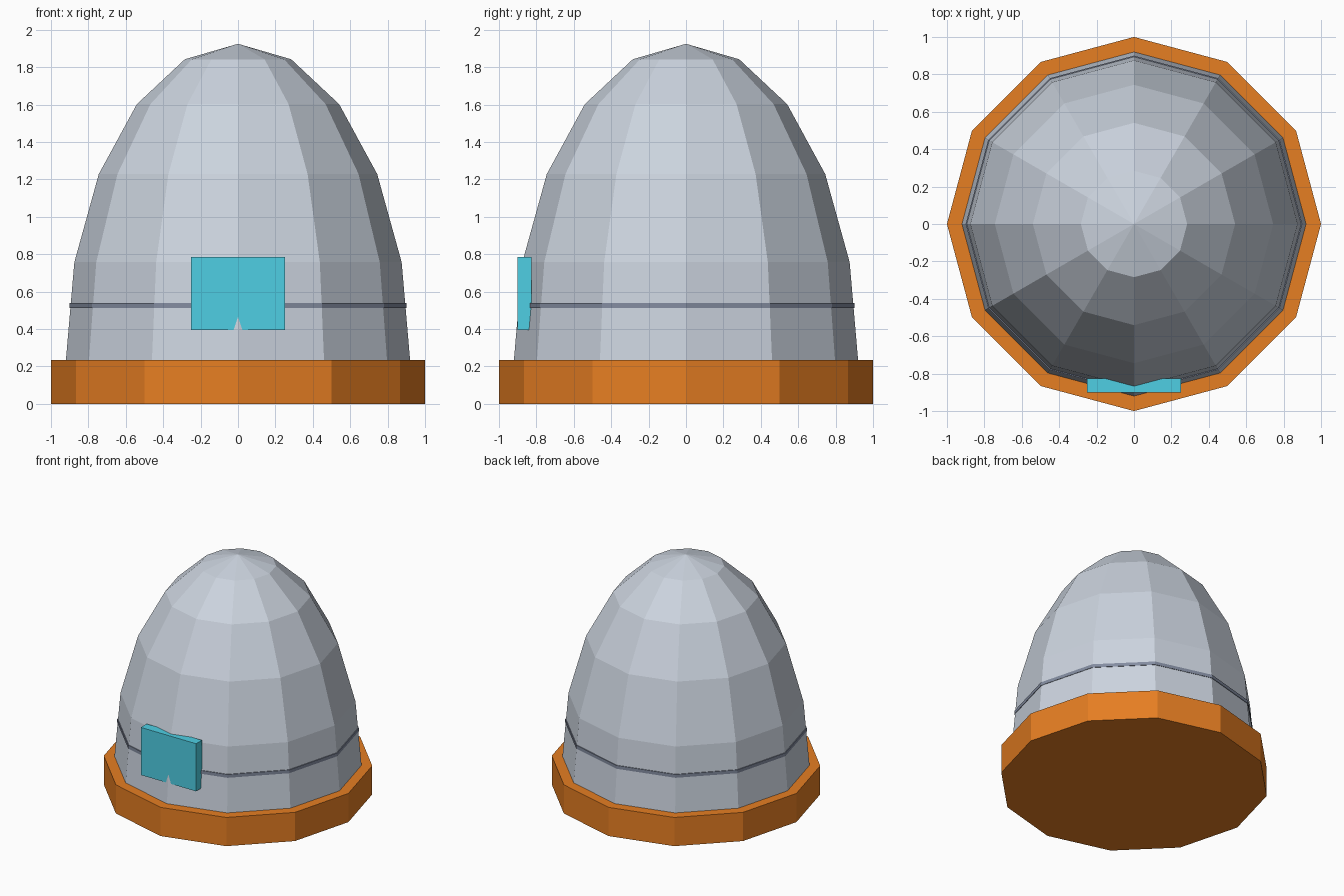
import bpy
import bmesh
import math

SIDES = 12

default = bpy.data.objects.get("Cube")
if default:
    bpy.data.objects.remove(default, do_unlink=True)


def material(name, r, g, b):
    """Flat material from 0-255 display values, stored as linear."""
    def linear(c):
        c /= 255
        return c / 12.92 if c <= 0.04045 else ((c + 0.055) / 1.055) ** 2.4
    colour = (linear(r), linear(g), linear(b), 1)
    mat = bpy.data.materials.new(name)
    mat.use_nodes = True
    mat.diffuse_color = colour
    mat.node_tree.nodes["Principled BSDF"].inputs["Base Color"].default_value = colour
    return mat


def finish(name, bm, mat):
    bmesh.ops.recalc_face_normals(bm, faces=bm.faces)
    mesh = bpy.data.meshes.new(name)
    bm.to_mesh(mesh)
    bm.free()
    mesh.materials.append(mat)
    obj = bpy.data.objects.new(name, mesh)
    bpy.context.collection.objects.link(obj)
    return obj


def lathe(name, profile, mat):
    """Faceted solid of revolution from (radius, height) pairs, closed at both ends."""
    bm = bmesh.new()
    rings = []
    for radius, z in profile:
        if radius < 1e-4:
            rings.append([bm.verts.new((0, 0, z))] * SIDES)
            continue
        angles = [math.tau * i / SIDES for i in range(SIDES)]
        rings.append([bm.verts.new((radius * math.cos(a), radius * math.sin(a), z))
                      for a in angles])
    for low, high in zip(rings, rings[1:]):
        for i in range(SIDES):
            j = (i + 1) % SIDES
            corners = dict.fromkeys((low[i], low[j], high[j], high[i]))
            bm.faces.new(list(corners))
    for ring in (rings[0], rings[-1]):
        if ring[0] is not ring[1]:
            bm.faces.new(ring)
    return finish(name, bm, mat)


def box(name, low, high, mat):
    bm = bmesh.new()
    bmesh.ops.create_cube(bm, size=1)
    for v in bm.verts:
        v.co = [(a + b) / 2 + c * (b - a) for a, b, c in zip(low, high, v.co)]
    return finish(name, bm, mat)


orange = material("orange", 230, 126, 34)
grey = material("light grey", 203, 211, 222)
slate = material("slate grey", 131, 140, 160)
cyan = material("cyan", 78, 207, 228)

# Wide base slab
BASE = 0.235
lathe("base", [(1, 0), (1, BASE)], orange)

# Tall half-ellipsoid dome
RADIUS, HEIGHT, STEPS = 0.92, 1.69, 5
arc = [math.pi / 2 * i / STEPS for i in range(STEPS + 1)]
lathe("dome", [(RADIUS * math.cos(a), BASE + HEIGHT * math.sin(a)) for a in arc], grey)

# Thin seam ring around the dome
lathe("seam_ring", [(0.9, 0.513), (0.9, 0.54)], slate)

# Panel on the front, with the dome's corner just breaking its lower edge
box("front_panel", (-0.25, -0.9, 0.395), (0.25, -0.825, 0.785), cyan)
